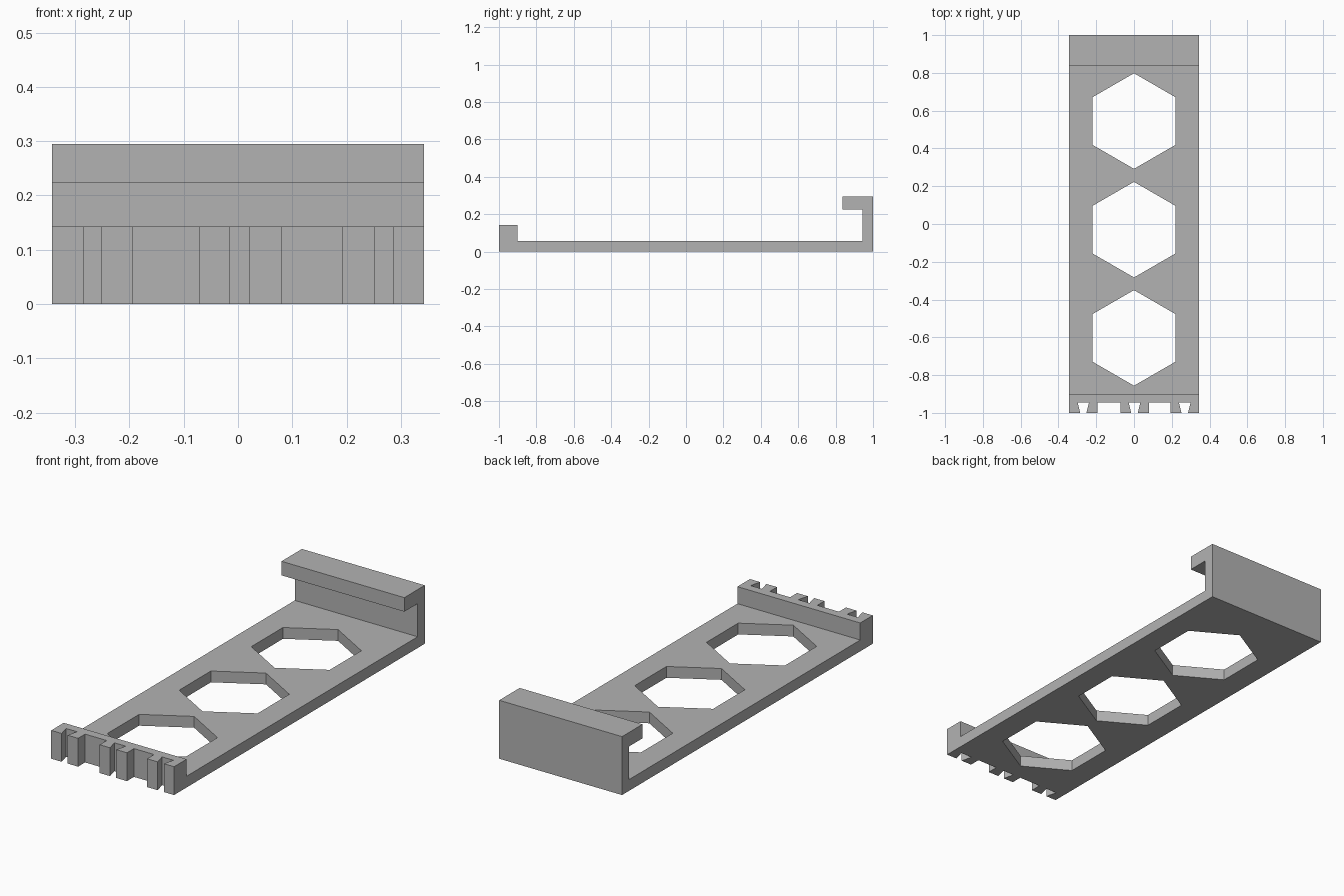
import bpy, bmesh
from math import sin, cos, pi
from mathutils import Vector

if "Cube" in bpy.data.objects:
    bpy.data.objects.remove(bpy.data.objects["Cube"], do_unlink=True)

grey = bpy.data.materials.new("plain grey")
grey.use_nodes = True
grey.diffuse_color = (0.45, 0.45, 0.45, 1)
grey.node_tree.nodes["Principled BSDF"].inputs["Base Color"].default_value = grey.diffuse_color


def prism(name, points, offset):
    """Extrude a flat outline along the offset vector into a closed solid."""
    bm = bmesh.new()
    face = bm.faces.new([bm.verts.new(p) for p in points])
    grown = bmesh.ops.extrude_face_region(bm, geom=[face], use_keep_orig=True)
    verts = [g for g in grown["geom"] if isinstance(g, bmesh.types.BMVert)]
    bmesh.ops.translate(bm, vec=Vector(offset), verts=verts)
    bmesh.ops.recalc_face_normals(bm, faces=bm.faces)
    mesh = bpy.data.meshes.new(name)
    bm.to_mesh(mesh)
    bm.free()
    mesh.materials.append(grey)
    obj = bpy.data.objects.new(name, mesh)
    bpy.context.collection.objects.link(obj)
    return obj


def cut(body, outline):
    """Cut a vertical opening with the given plan outline through the body."""
    cutter = prism("cutter", [(x, y, -0.1) for x, y in outline], (0, 0, 0.6))
    cutter.hide_render = True
    mod = body.modifiers.new("opening", "BOOLEAN")
    mod.operation, mod.solver, mod.object = "DIFFERENCE", "EXACT", cutter
    bpy.context.view_layer.objects.active = body
    bpy.ops.object.modifier_apply(modifier=mod.name)
    bpy.data.objects.remove(cutter, do_unlink=True)


# Plate with a front ridge and a rear hook, drawn as one side profile
half = 0.343
profile = [(-1, 0), (1, 0), (1, 0.295), (0.837, 0.295), (0.837, 0.224), (0.943, 0.224),
           (0.943, 0.057), (-0.9, 0.057), (-0.9, 0.143), (-1, 0.143)]
body = prism("hooked_plate", [(-half, y, z) for y, z in profile], (2 * half, 0, 0))

# Three hexagonal openings along the plate
for centre in (0.545, -0.03, -0.603):
    cut(body, [(0.253 * sin(i * pi / 3), centre + 0.253 * cos(i * pi / 3)) for i in range(6)])

# Slots in the front ridge: dovetails widen inward, wide notches are straight
mouth, root = -1.0, -0.944
for left, right, flare in ((-0.285, -0.252, 0.014), (-0.015, 0.02, 0.014), (0.251, 0.286, 0.014),
                           (-0.193, -0.072, 0), (0.08, 0.192, 0)):
    slope = flare / (root - mouth)
    front = mouth - 0.02
    tip = 0.02 * slope
    cut(body, [(left + tip, front), (right - tip, front), (right + flare, root), (left - flare, root)])
